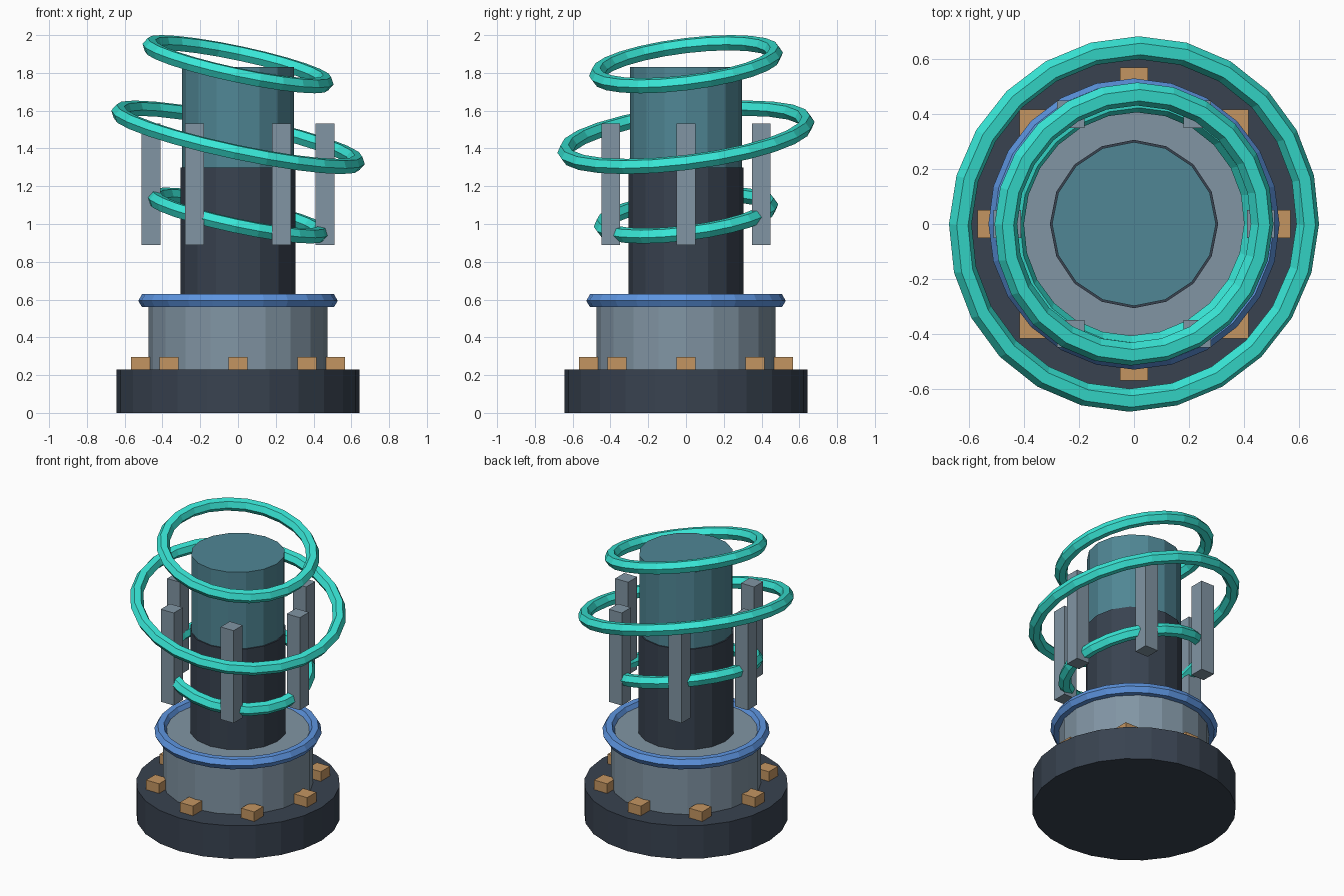
import bpy
from math import sin, cos, pi, radians

if "Cube" in bpy.data.objects:
    bpy.data.objects.remove(bpy.data.objects["Cube"])


def material(name, rgb):
    m = bpy.data.materials.new(name)
    m.diffuse_color = (*rgb, 1)
    m.use_nodes = True
    m.node_tree.nodes["Principled BSDF"].inputs["Base Color"].default_value = m.diffuse_color
    return m


DARK = material("dark_steel", (0.04, 0.055, 0.08))
STEEL = material("blue_grey_steel", (0.22, 0.30, 0.37))
COPPER = material("copper", (0.55, 0.30, 0.12))
BLUE = material("blue", (0.11, 0.30, 0.75))
TEAL = material("bright_teal", (0.04, 0.80, 0.68))
GLASS = material("muted_teal", (0.08, 0.24, 0.30))


def finish(name, mat):
    ob = bpy.context.object
    ob.name = name
    ob.data.materials.append(mat)
    return ob


def drum(name, radius, z0, z1, sides, mat):
    bpy.ops.mesh.primitive_cylinder_add(vertices=sides, radius=radius, depth=z1 - z0,
                                        location=(0, 0, (z0 + z1) / 2))
    return finish(name, mat)


def ring(name, radius, tube, z, mat, tilt=(0, 0, 0)):
    bpy.ops.mesh.primitive_torus_add(major_radius=radius, minor_radius=tube,
                                     major_segments=24, minor_segments=6,
                                     location=(0, 0, z), rotation=tilt)
    return finish(name, mat)


def box_circle(name, count, radius, width, z0, z1, mat):
    # axis-aligned boxes spaced evenly around the centre
    for i in range(count):
        a = 2 * pi * i / count
        bpy.ops.mesh.primitive_cube_add(
            size=1, location=(radius * cos(a), radius * sin(a), (z0 + z1) / 2))
        ob = finish(f"{name}_{i + 1}", mat)
        ob.scale = (width, width, z1 - z0)


# stacked body
drum("base", 0.643, 0, 0.23, 24, DARK)
drum("collar", 0.474, 0.23, 0.60, 20, STEEL)
drum("lower_column", 0.305, 0.60, 1.30, 16, DARK)
drum("upper_column", 0.297, 1.30, 1.83, 16, GLASS)

# trim ring and base bolts
ring("collar_ring", 0.488, 0.04, 0.594, BLUE)
box_circle("bolt", 8, 0.517, 0.10, 0.22, 0.297, COPPER)

# upright bars around the column
box_circle("upright_bar", 6, 0.46, 0.10, 0.89, 1.533, STEEL)

# tilted coil rings
tilt = (radians(7), radians(12), 0)
for name, r, z in (("lower_coil", 0.45, 1.045),
                   ("middle_coil", 0.644, 1.459),
                   ("upper_coil", 0.475, 1.846)):
    ring(name, r, 0.042, z, TEAL, tilt)
